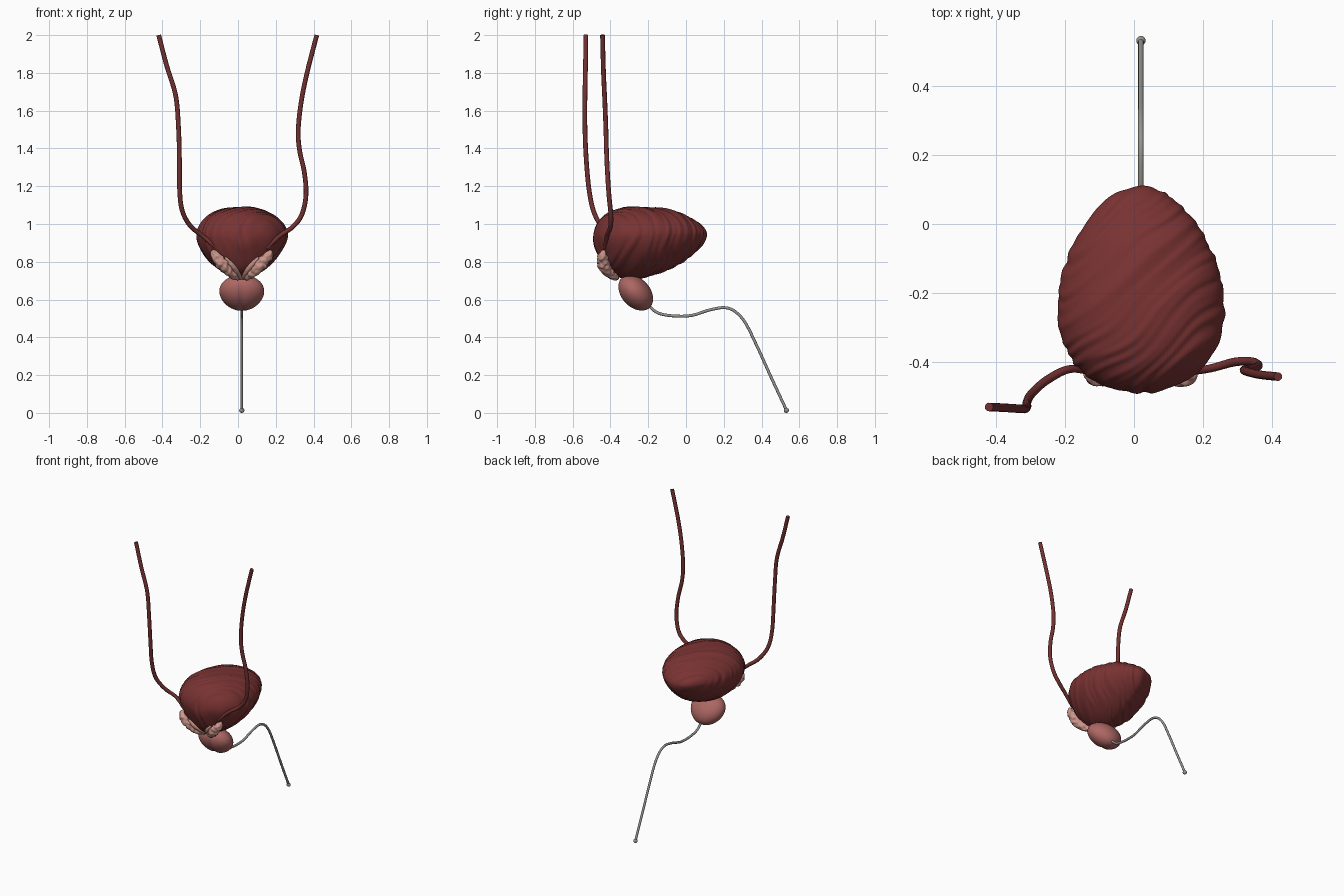
import bpy, bmesh, math
from mathutils import Vector, Matrix, noise

if "Cube" in bpy.data.objects:
    bpy.data.objects.remove(bpy.data.objects["Cube"])

CX = 0.02  # symmetry plane of the organs


def material(name, rgb):
    m = bpy.data.materials.new(name)
    m.diffuse_color = (*rgb, 1)
    m.use_nodes = True
    m.node_tree.nodes["Principled BSDF"].inputs["Base Color"].default_value = m.diffuse_color
    return m


MUSCLE = material("muscle red", (0.19, 0.032, 0.032))
DUCT = material("duct red", (0.17, 0.03, 0.03))
GLAND = material("gland pink", (0.42, 0.135, 0.125))
VESICLE = material("pale pink", (0.62, 0.31, 0.26))
GREY = material("tube grey", (0.30, 0.30, 0.28))


def finish(bm, name, mat):
    bmesh.ops.recalc_face_normals(bm, faces=bm.faces)
    me = bpy.data.meshes.new(name)
    bm.to_mesh(me)
    bm.free()
    ob = bpy.data.objects.new(name, me)
    bpy.context.collection.objects.link(ob)
    me.materials.append(mat)
    bpy.context.view_layer.objects.active = ob
    ob.select_set(True)
    bpy.ops.object.shade_smooth_by_angle(angle=math.radians(60))
    ob.select_set(False)
    return ob


def spline(pts, t):
    """Catmull-Rom through tuples, t from 0 to 1."""
    f = t * (len(pts) - 1)
    i = min(int(f), len(pts) - 2)
    u = f - i
    b, c = Vector(pts[i]), Vector(pts[i + 1])
    a = Vector(pts[i - 1]) if i > 0 else 2 * b - c
    d = Vector(pts[i + 2]) if i + 2 < len(pts) else 2 * c - b
    return 0.5 * (2 * b + (c - a) * u + (2 * a - 5 * b + 4 * c - d) * u * u
                  + (3 * b - a - 3 * c + d) * u ** 3)


def skin(bm, rings):
    for r0, r1 in zip(rings, rings[1:]):
        n = len(r0)
        for j in range(n):
            bm.faces.new((r0[j], r0[(j + 1) % n], r1[(j + 1) % n], r1[j]))
    bm.faces.new(rings[0])
    bm.faces.new(rings[-1])


def tube(name, pts, radius, mat, steps=70, sides=14, lump=0):
    """Sweep a circle along a spline; radius is a function of t."""
    bm = bmesh.new()
    rings, side = [], None
    for k in range(steps + 1):
        t = k / steps
        p = spline(pts, t)
        d = (spline(pts, min(t + 0.004, 1)) - spline(pts, max(t - 0.004, 0))).normalized()
        side = d.orthogonal() if side is None else side - d * side.dot(d)
        side.normalize()
        up = d.cross(side)
        ring = []
        for j in range(sides):
            a = math.tau * j / sides
            n = side * math.cos(a) + up * math.sin(a)
            r = radius(t)
            r *= 1 + lump * noise.noise((p + n * 0.03) * 45)
            ring.append(bm.verts.new(p + n * r))
        rings.append(ring)
    skin(bm, rings)
    return finish(bm, name, mat)


# Bladder: lofted along y; (top z, bottom z, half width) at equal angle steps
sections = [(0.915, 0.915, 0), (0.995, 0.845, 0.10), (1.055, 0.755, 0.18),
            (1.085, 0.715, 0.225), (1.092, 0.712, 0.242), (1.083, 0.74, 0.226),
            (1.063, 0.785, 0.187), (1.025, 0.84, 0.128), (0.985, 0.895, 0.066),
            (0.945, 0.945, 0)]
bm = bmesh.new()
rings, N, S = [], 150, 150
for k in range(N + 1):
    t = 0.004 + 0.992 * k / N
    y = -0.19 - 0.3 * math.cos(math.pi * t)
    top, bot, hw = spline(sections, t)
    mid = bot + (top - bot) * 0.6
    ring = []
    for j in range(S):
        a = math.tau * j / S
        c, s = math.cos(a), math.sin(a)
        if s >= 0:
            x, z = c, mid + (top - mid) * s
        else:  # lower half narrows to a soft keel
            x = math.copysign(abs(c) ** 1.25, c)
            z = mid - (mid - bot) * abs(s) ** 1.2
        ring.append(bm.verts.new((CX + hw * x, y, z)))
    rings.append(ring)
skin(bm, rings)
bmesh.ops.recalc_face_normals(bm, faces=bm.faces)
bm.normal_update()
# muscle fibre ridges
for v, n in [(v, v.normal.copy()) for v in bm.verts]:
    p = v.co.copy()
    s = 0.75 * p.y - 0.65 * p.x + 0.05 * noise.noise(p * 5)
    ridge = noise.noise(Vector((s * 48, p.z * 4, p.x * 3)))
    v.co += n * ridge * 0.007
finish(bm, "bladder", MUSCLE)

# Ureters
ureters = {
    "left": [(-0.42, -0.53, 2.0), (-0.378, -0.532, 1.84), (-0.33, -0.535, 1.68),
             (-0.315, -0.535, 1.51), (-0.31, -0.528, 1.34), (-0.309, -0.513, 1.18),
             (-0.295, -0.49, 1.07), (-0.252, -0.452, 0.99), (-0.185, -0.42, 0.935),
             (-0.11, -0.43, 0.87)],
    "right": [(0.417, -0.442, 2.0), (0.368, -0.437, 1.81), (0.336, -0.43, 1.655),
              (0.319, -0.424, 1.5), (0.326, -0.421, 1.39), (0.351, -0.416, 1.275),
              (0.36, -0.408, 1.155), (0.338, -0.398, 1.05), (0.29, -0.4, 0.985),
              (0.222, -0.418, 0.938), (0.15, -0.43, 0.87)]}
for side, pts in ureters.items():
    tube(side + "_ureter", pts, lambda t: 0.0125 if t < 0.8 else 0.0125 - 0.01 * (t - 0.8),
         DUCT, steps=110)

# Seminal vesicles and the narrow ducts beside them
for sx, side in ((-1, "left"), (1, "right")):
    ves = [(0.018, -0.365, 0.715), (0.06, -0.405, 0.745), (0.1, -0.435, 0.785),
           (0.135, -0.442, 0.825), (0.157, -0.435, 0.862)]
    duct = [(0.006, -0.36, 0.712), (0.026, -0.41, 0.75), (0.056, -0.44, 0.787),
            (0.09, -0.452, 0.825)]
    tube(side + "_seminal_vesicle", [(CX + sx * x, y, z) for x, y, z in ves],
         lambda t: 0.002 + 0.028 * math.sqrt(max(0, math.sin(math.pi * (0.06 + 0.94 * t)))),
         VESICLE, steps=60, sides=28, lump=0.35)
    tube(side + "_deferent_duct", [(CX + sx * x, y, z) for x, y, z in duct],
         lambda t: 0.002 + 0.012 * math.sqrt(max(0, math.sin(math.pi * (0.1 + 0.9 * t)))),
         VESICLE, steps=40, lump=0.15)

# Prostate: tilted, tapered ellipsoid with a groove down its back
bm = bmesh.new()
bmesh.ops.create_uvsphere(bm, u_segments=64, v_segments=40, radius=1)
for v in bm.verts:
    x, y, z = v.co
    groove = 0.1 * math.exp(-(x / 0.13) ** 2) * max(0, -y)
    v.co = (x * 0.118 * (1 + 0.12 * z), (y + groove) * 0.077, z * 0.108)
bmesh.ops.transform(bm, verts=bm.verts, matrix=Matrix.Translation((CX, -0.267, 0.635))
                    @ Matrix.Rotation(math.radians(43), 4, 'X'))
finish(bm, "prostate", GLAND)

# Urethra with its rounded tip
tube("urethra", [(CX, y, z) for y, z in (
    (-0.21, 0.60), (-0.185, 0.556), (-0.14, 0.526), (-0.06, 0.513), (0.03, 0.516),
    (0.125, 0.545), (0.205, 0.557), (0.262, 0.535), (0.315, 0.475), (0.375, 0.355),
    (0.45, 0.19), (0.53, 0.018))], lambda t: 0.0078, GREY, steps=120)
bm = bmesh.new()
bmesh.ops.create_uvsphere(bm, u_segments=20, v_segments=14, radius=0.0135,
                          matrix=Matrix.Translation((CX, 0.531, 0.0135)))
finish(bm, "urethra_tip", GREY)
